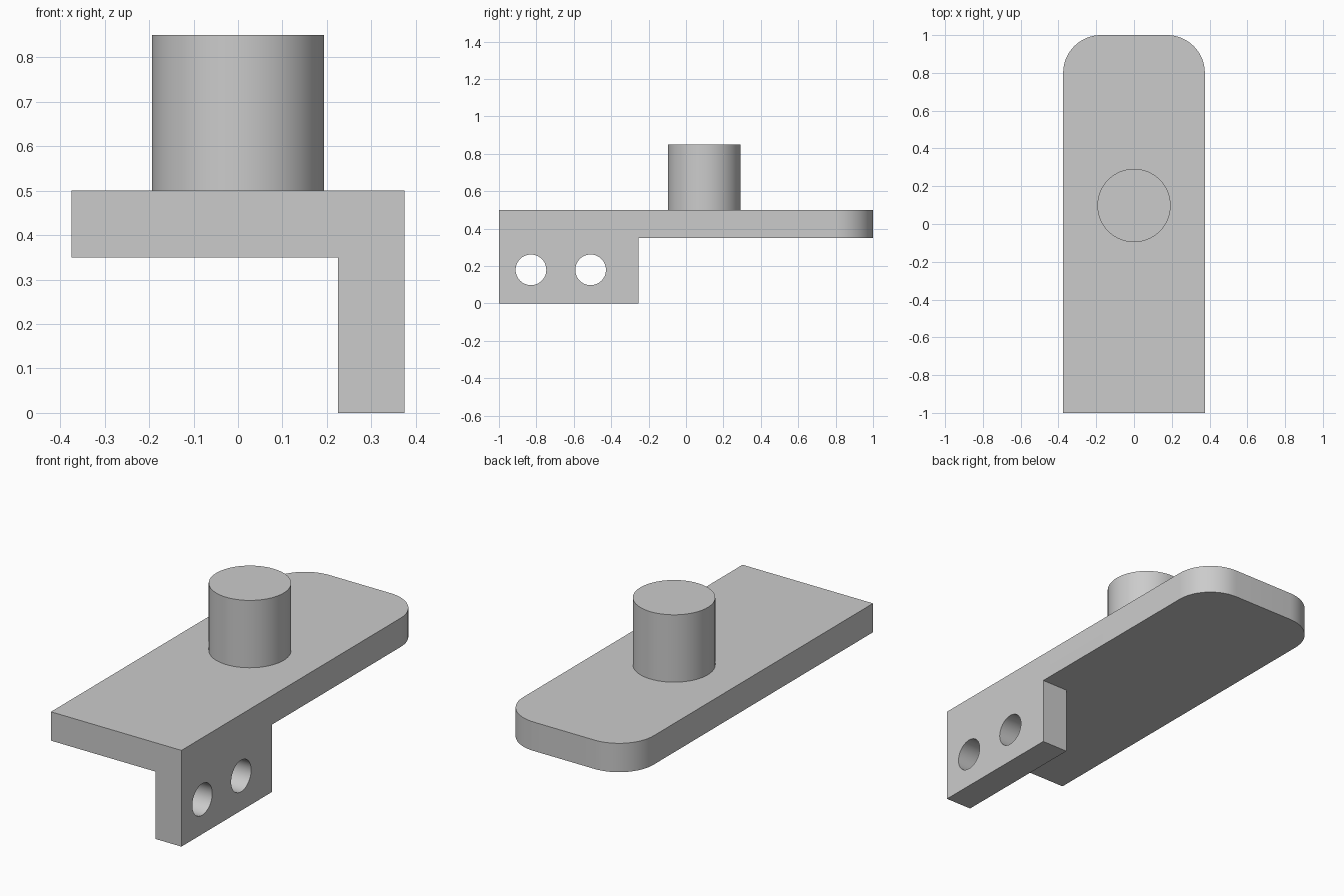
import bpy
import bmesh
from math import cos, sin, pi, radians

cube = bpy.data.objects.get("Cube")
if cube:
    bpy.data.objects.remove(cube, do_unlink=True)

# Main dimensions
HALF_W, HALF_L = 0.375, 1.0
PLATE_BOTTOM, PLATE_TOP = 0.35, 0.5
CORNER = 0.2
FLANGE_X, FLANGE_BACK = 0.225, -0.255
HOLE_Z, HOLE_R = 0.18, 0.082
PIN_Y, PIN_R, PIN_TOP = 0.098, 0.194, 0.85

grey = bpy.data.materials.new("plain grey")
grey.use_nodes = True
colour = (0.6, 0.6, 0.6, 1)
grey.diffuse_color = colour
grey.node_tree.nodes["Principled BSDF"].inputs["Base Color"].default_value = colour


def prism(name, outline, z0, z1):
    """Extrude an anticlockwise xy outline from z0 up to z1."""
    bm = bmesh.new()
    face = bm.faces.new([bm.verts.new((x, y, z0)) for x, y in outline])
    top = bmesh.ops.extrude_face_region(bm, geom=[face])["geom"]
    verts = [v for v in top if isinstance(v, bmesh.types.BMVert)]
    bmesh.ops.translate(bm, verts=verts, vec=(0, 0, z1 - z0))
    bmesh.ops.recalc_face_normals(bm, faces=bm.faces)
    mesh = bpy.data.meshes.new(name)
    bm.to_mesh(mesh)
    bm.free()
    mesh.materials.append(grey)
    obj = bpy.data.objects.new(name, mesh)
    bpy.context.collection.objects.link(obj)
    return obj


def arc(cx, cy, r, start, end, steps):
    angles = [start + (end - start) * i / steps for i in range(steps + 1)]
    return [(cx + r * cos(a), cy + r * sin(a)) for a in angles]


def activate(obj):
    bpy.ops.object.select_all(action="DESELECT")
    obj.select_set(True)
    bpy.context.view_layer.objects.active = obj


def combine(obj, tool, operation):
    """Apply a boolean and discard the tool object."""
    mod = obj.modifiers.new(operation.lower(), "BOOLEAN")
    mod.operation, mod.object, mod.solver = operation, tool, "EXACT"
    tool.hide_render = True
    activate(obj)
    bpy.ops.object.modifier_apply(modifier=mod.name)
    bpy.data.objects.remove(tool, do_unlink=True)


# Plate with two rounded back corners
cx, cy = HALF_W - CORNER, HALF_L - CORNER
outline = [(-HALF_W, -HALF_L), (HALF_W, -HALF_L)]
outline += arc(cx, cy, CORNER, 0, pi / 2, 16)
outline += arc(-cx, cy, CORNER, pi / 2, pi, 16)
bracket = prism("bracket", outline, PLATE_BOTTOM, PLATE_TOP)

# Side flange hanging under the left edge
flange = prism("flange", [(FLANGE_X, -HALF_L), (HALF_W, -HALF_L),
                          (HALF_W, FLANGE_BACK), (FLANGE_X, FLANGE_BACK)],
               0, PLATE_TOP)
combine(bracket, flange, "UNION")

# Two bolt holes through the flange
for y in (-0.829, -0.51):
    bpy.ops.mesh.primitive_cylinder_add(
        vertices=48, radius=HOLE_R, depth=0.4,
        location=((FLANGE_X + HALF_W) / 2, y, HOLE_Z), rotation=(0, pi / 2, 0))
    cutter = bpy.context.object
    cutter.data.materials.append(grey)
    combine(bracket, cutter, "DIFFERENCE")

# Merge coplanar pieces left by the union
bm = bmesh.new()
bm.from_mesh(bracket.data)
bmesh.ops.remove_doubles(bm, verts=bm.verts, dist=0.0001)
bmesh.ops.dissolve_limit(bm, angle_limit=radians(0.5), verts=bm.verts, edges=bm.edges)
bm.to_mesh(bracket.data)
bm.free()

# Upright round pin
pin = prism("pin", arc(0, PIN_Y, PIN_R, 0, 2 * pi, 64)[:-1], PLATE_TOP, PIN_TOP)

for obj in (bracket, pin):
    activate(obj)
    bpy.ops.object.shade_smooth_by_angle(angle=radians(30))
